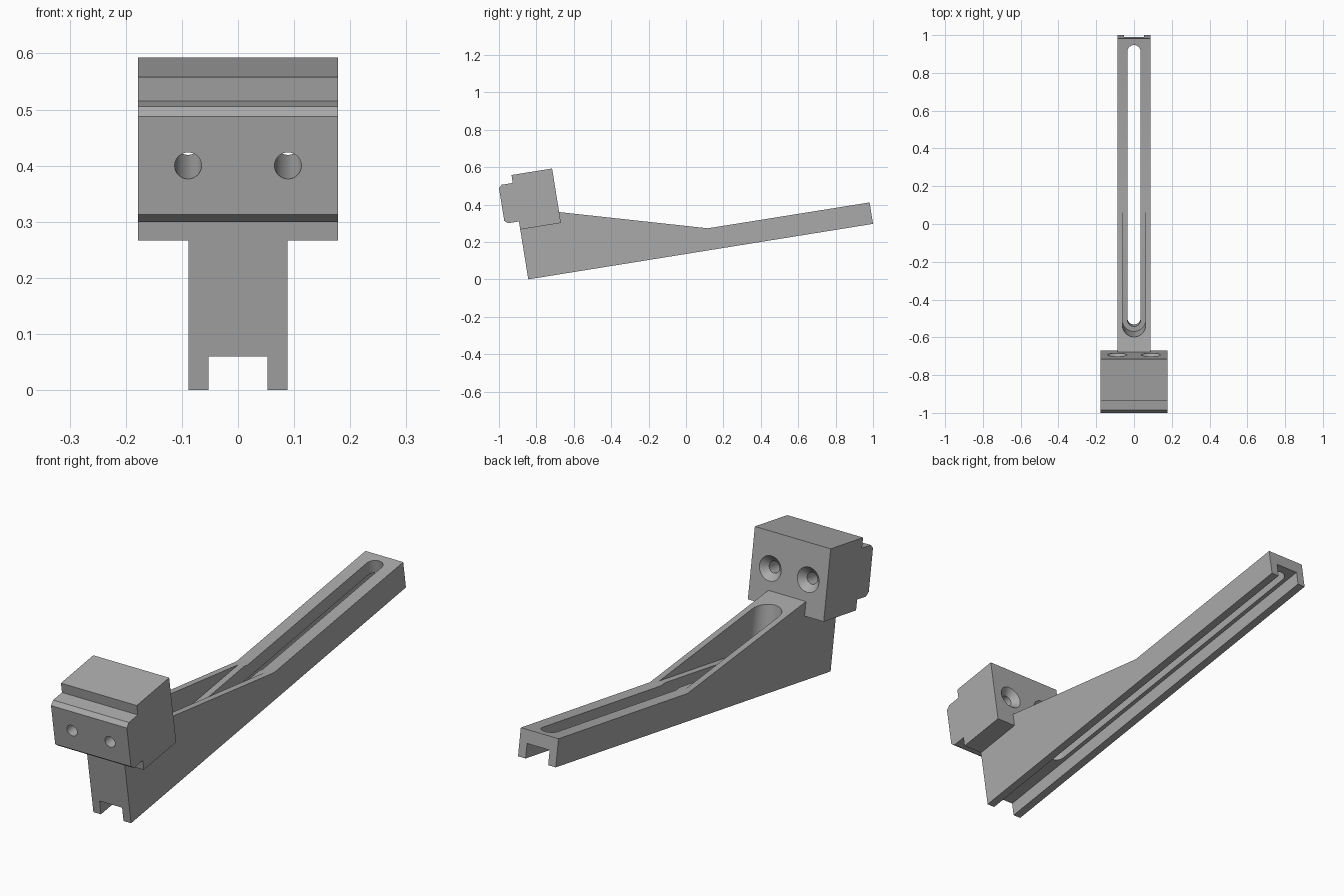
import bpy, bmesh, math
from mathutils import Matrix

if "Cube" in bpy.data.objects:
    bpy.data.objects.remove(bpy.data.objects["Cube"])

TILT = math.atan2(0.297, 1.845)
grey = bpy.data.materials.new("mid grey")
grey.use_nodes = True
COLOUR = (0.4, 0.4, 0.4, 1)
grey.diffuse_color = COLOUR
grey.node_tree.nodes["Principled BSDF"].inputs["Base Color"].default_value = COLOUR


def prism(name, points, offset):
    """Closed solid swept from the polygon of 3D points along offset."""
    bm = bmesh.new()
    face = bm.faces.new([bm.verts.new(p) for p in points])
    top = bmesh.ops.extrude_face_region(bm, geom=[face])["geom"]
    verts = [g for g in top if isinstance(g, bmesh.types.BMVert)]
    bmesh.ops.translate(bm, verts=verts, vec=offset)
    bmesh.ops.recalc_face_normals(bm, faces=bm.faces)
    mesh = bpy.data.meshes.new(name)
    bm.to_mesh(mesh)
    bm.free()
    obj = bpy.data.objects.new(name, mesh)
    bpy.context.collection.objects.link(obj)
    return obj


def side_profile(name, profile, half_width):
    return prism(name, [(-half_width, y, z) for y, z in profile], (2 * half_width, 0, 0))


def slot(name, radius, start, end, low, high, steps=16):
    """Round-ended slot; start and end are the arc centres."""
    points = []
    for centre, first in ((end, 0), (start, math.pi)):
        for i in range(steps + 1):
            a = first + math.pi * i / steps
            points.append((radius * math.cos(a), centre + radius * math.sin(a), low))
    return prism(name, points, (0, 0, high - low))


def cone(name, x, y, z, r1, r2, depth):
    """Round cutter running along y, centred on (x, y, z)."""
    bm = bmesh.new()
    place = Matrix.Translation((x, y, z)) @ Matrix.Rotation(-math.pi / 2, 4, 'X')
    bmesh.ops.create_cone(bm, cap_ends=True, segments=32, radius1=r1, radius2=r2,
                          depth=depth, matrix=place)
    mesh = bpy.data.meshes.new(name)
    bm.to_mesh(mesh)
    bm.free()
    obj = bpy.data.objects.new(name, mesh)
    bpy.context.collection.objects.link(obj)
    return obj


def combine(target, tool, operation):
    mod = target.modifiers.new(tool.name, 'BOOLEAN')
    mod.operation = operation
    mod.solver = 'EXACT'
    mod.object = tool
    bpy.context.view_layer.objects.active = target
    bpy.ops.object.modifier_apply(modifier=mod.name)
    bpy.data.objects.remove(tool)


# Tapered arm, modelled level and tilted at the end
arm = side_profile("bracket_arm", [(0, 0), (1.867, 0), (1.867, 0.116), (0.991, 0.117),
                                   (0.22, 0.329), (0.22, 0.27), (0, 0.27)], 0.0885)

# Channel underneath, through slot, and wider pocket above it
combine(arm, side_profile("channel", [(-0.1, -0.1), (2, -0.1), (2, 0.061), (-0.1, 0.061)],
                          0.053), 'DIFFERENCE')
combine(arm, slot("through_slot", 0.035, 0.36, 1.797, 0.02, 0.4), 'DIFFERENCE')
combine(arm, slot("pocket", 0.062, 0.36, 1.3, 0.124, 0.5), 'DIFFERENCE')

# Clamp block with a chamfered front lip
block = side_profile("clamp_block", [(0, 0.27), (0.22, 0.27), (0.22, 0.565), (0, 0.565),
                                     (0, 0.522), (-0.06, 0.522), (-0.077, 0.5065),
                                     (-0.077, 0.3295), (-0.06, 0.3135), (0, 0.3135)], 0.178)

# Countersunk screw holes
for x in (-0.089, 0.089):
    combine(block, cone("screw_hole", x, 0.05, 0.4175, 0.024, 0.024, 0.5), 'DIFFERENCE')
    combine(block, cone("countersink", x, 0.206, 0.4175, 0.022, 0.052, 0.03), 'DIFFERENCE')

# Join, tilt and finish
combine(arm, block, 'UNION')
arm.data.transform(Matrix.Translation((0, -0.8433, 0)) @ Matrix.Rotation(TILT, 4, 'X'))
arm.data.materials.clear()
arm.data.materials.append(grey)
bpy.ops.object.select_all(action='DESELECT')
arm.select_set(True)
bpy.context.view_layer.objects.active = arm
bpy.ops.object.shade_smooth_by_angle(angle=math.radians(30))
